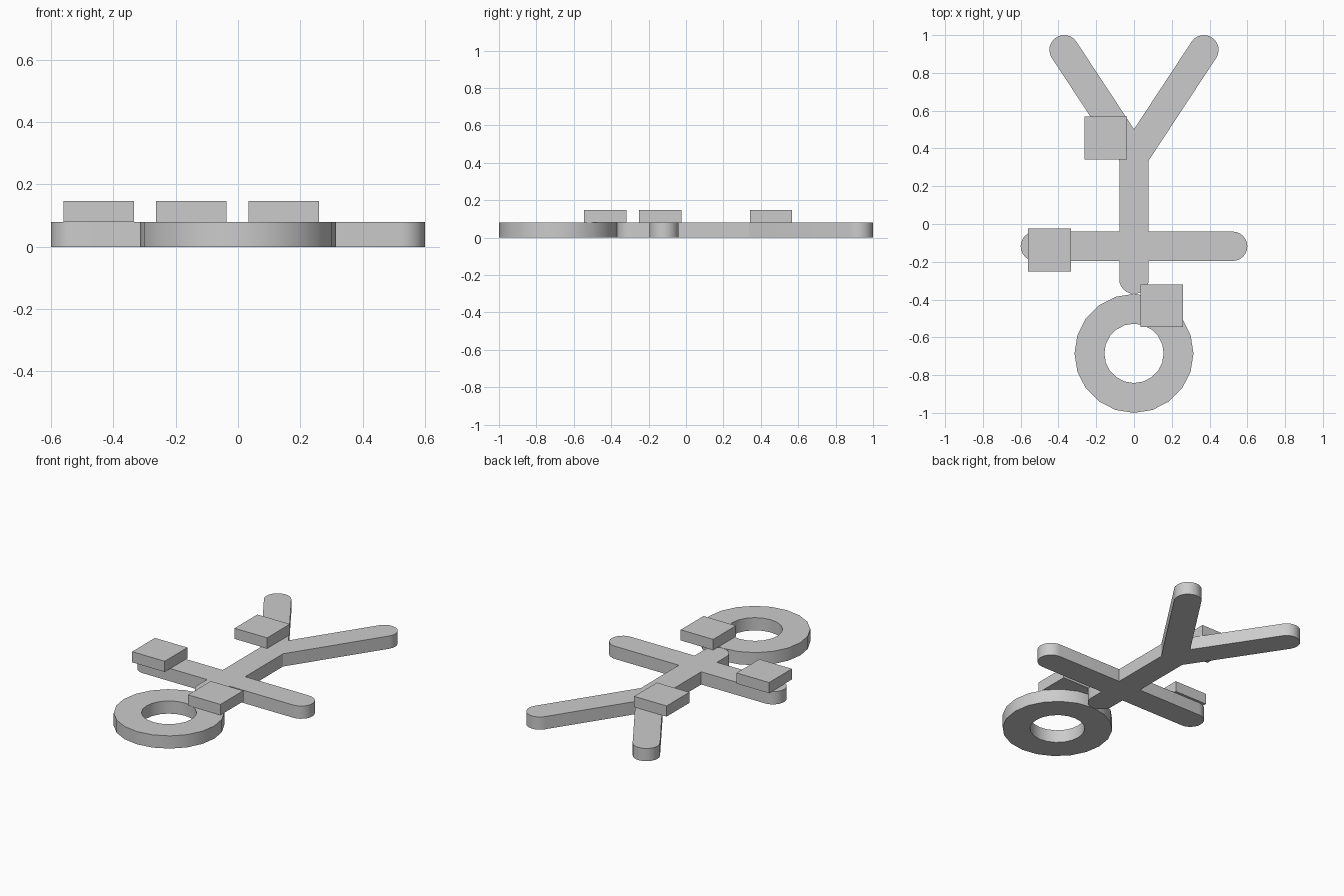
import bpy
import bmesh
from math import pi, sin, cos, atan2
from mathutils import Vector

cube = bpy.data.objects.get("Cube")
if cube:
    bpy.data.objects.remove(cube, do_unlink=True)

THICK = 0.08      # height of the flat figure
R = 0.078         # half width of every limb

grey = bpy.data.materials.new("plain grey")
grey.use_nodes = True
grey.diffuse_color = (0.6, 0.6, 0.6, 1)
grey.node_tree.nodes["Principled BSDF"].inputs["Base Color"].default_value = (0.6, 0.6, 0.6, 1)


def finish(bm, name, smooth=True):
    bmesh.ops.recalc_face_normals(bm, faces=bm.faces)
    mesh = bpy.data.meshes.new(name)
    bm.to_mesh(mesh)
    bm.free()
    mesh.materials.append(grey)
    obj = bpy.data.objects.new(name, mesh)
    bpy.context.collection.objects.link(obj)
    if smooth:
        bpy.ops.object.select_all(action="DESELECT")
        obj.select_set(True)
        bpy.context.view_layer.objects.active = obj
        bpy.ops.object.shade_smooth_by_angle(angle=pi / 6)
    return obj


def arc(cx, cy, start, end, steps=12):
    return [Vector((cx + R * cos(start + (end - start) * i / steps),
                    cy + R * sin(start + (end - start) * i / steps)))
            for i in range(steps + 1)]


# Body: half outline of torso, arm and leg, mirrored and extruded
arm_y, hip_y = -0.118, 0.36
foot = Vector((0.37, 0.922))
lean = atan2(foot.y - hip_y, foot.x)
half = arc(0, -0.292, -pi / 2, 0, 6)
half += [Vector((R, arm_y - R))]
half += arc(0.6 - R, arm_y, -pi / 2, pi / 2)
half += [Vector((R, arm_y + R))]
half += [Vector((R, hip_y + (R * sin(lean) - R) / cos(lean)))]
half += arc(foot.x, foot.y, lean - pi / 2, lean + pi / 2)
half += [Vector((0, hip_y + R / cos(lean)))]
outline = half + [Vector((-p.x, p.y)) for p in reversed(half[1:-1])]

bm = bmesh.new()
base = bm.faces.new([bm.verts.new((p.x, p.y, 0)) for p in outline])
top = bmesh.ops.extrude_face_region(bm, geom=[base], use_keep_orig=True)["geom"]
bmesh.ops.translate(bm, vec=(0, 0, THICK),
                    verts=[v for v in top if isinstance(v, bmesh.types.BMVert)])
bmesh.ops.triangulate(bm, faces=[f for f in bm.faces if len(f.verts) > 4])
finish(bm, "body")

# Head: flat ring, a rectangular section swept round
SIDES = 20
bm = bmesh.new()
loops = []
for i in range(SIDES):
    a = 2 * pi * i / SIDES
    loops.append([bm.verts.new((r * cos(a), r * sin(a) - 0.685, z))
                  for r, z in ((0.157, 0), (0.315, 0), (0.315, THICK), (0.157, THICK))])
for i in range(SIDES):
    a, b = loops[i], loops[(i + 1) % SIDES]
    for j in range(4):
        k = (j + 1) % 4
        bm.faces.new((a[j], b[j], b[k], a[k]))
finish(bm, "head_ring")

# Three square blocks resting on the figure
for name, x, y in (("arm_block", -0.447, -0.138),
                   ("leg_block", -0.15, 0.455),
                   ("head_block", 0.147, -0.432)):
    bm = bmesh.new()
    bmesh.ops.create_cube(bm, size=1)
    bmesh.ops.scale(bm, vec=(0.226, 0.226, 0.067), verts=bm.verts)
    bmesh.ops.translate(bm, vec=(x, y, THICK + 0.0335), verts=bm.verts)
    finish(bm, name, smooth=False)
